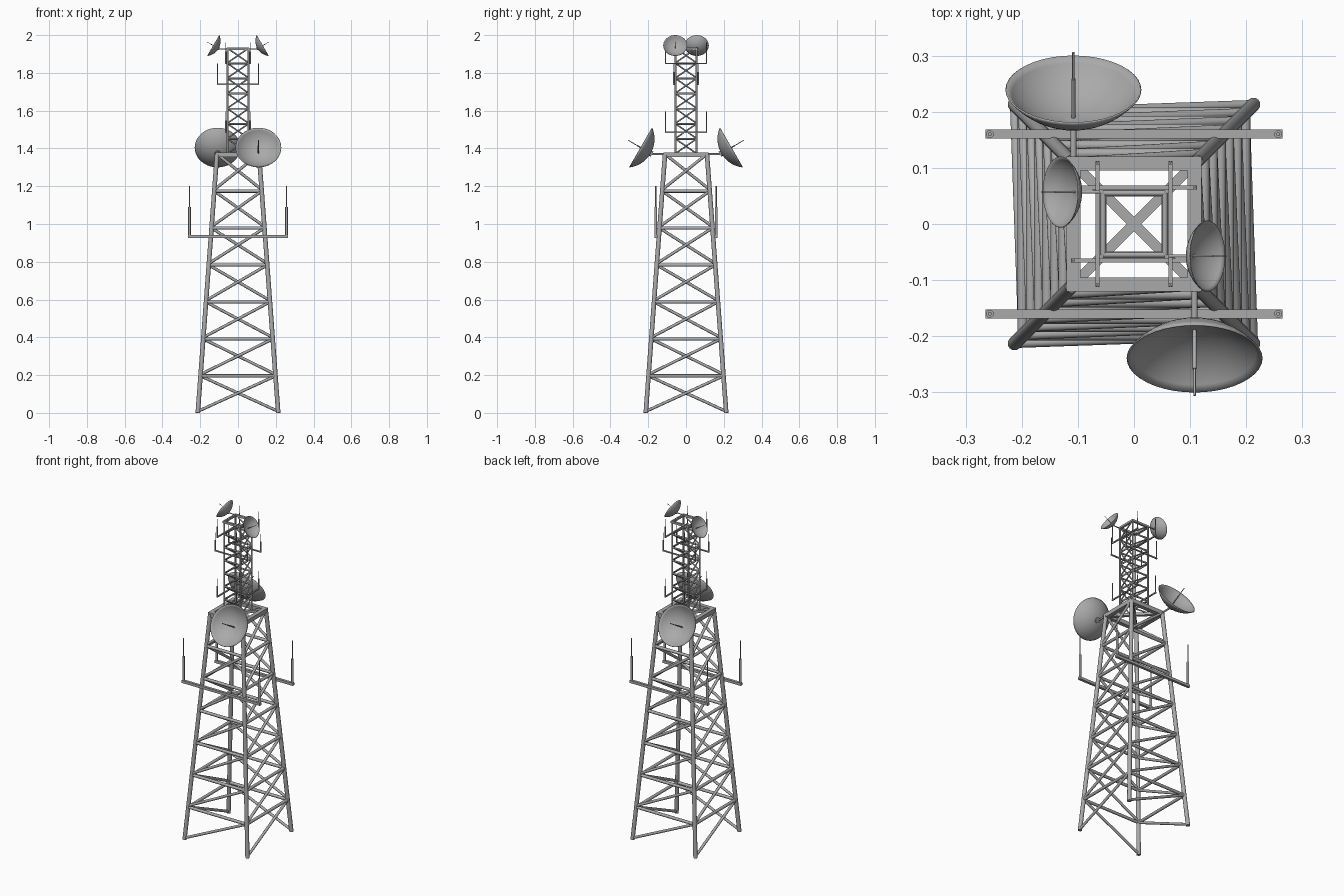
import bpy, bmesh, math
from mathutils import Vector, Matrix

cube = bpy.data.objects.get("Cube")
if cube:
    bpy.data.objects.remove(cube, do_unlink=True)

steel = bpy.data.materials.new("galvanised_grey")
steel.use_nodes = True
grey = (0.4, 0.4, 0.4, 1)
steel.diffuse_color = grey
steel.node_tree.nodes["Principled BSDF"].inputs["Base Color"].default_value = grey


def finish(bm, name):
    mesh = bpy.data.meshes.new(name)
    bm.to_mesh(mesh)
    bm.free()
    mesh.materials.append(steel)
    for face in mesh.polygons:
        face.use_smooth = True
    mesh.set_sharp_from_angle(angle=math.radians(40))
    obj = bpy.data.objects.new(name, mesh)
    bpy.context.collection.objects.link(obj)
    return obj


def tube(bm, a, b, r, sides=12):
    a, b = Vector(a), Vector(b)
    d = b - a
    place = Matrix.Translation((a + b) / 2) @ d.to_track_quat("Z", "Y").to_matrix().to_4x4()
    bmesh.ops.create_cone(bm, cap_ends=True, segments=sides, radius1=r, radius2=r,
                          depth=d.length, matrix=place)


def box(bm, centre, size, turn=0):
    place = (Matrix.Translation(centre) @ Matrix.Rotation(turn, 4, "Z")
             @ Matrix.Diagonal((*size, 1)))
    bmesh.ops.create_cube(bm, size=1, matrix=place)


def lattice(name, bottom, top, half_bottom, half_top, bays, radii):
    """Four corner legs with a level bar and one diagonal per side in every bay."""
    def corner(i, level):
        t = level / bays
        h = half_bottom + (half_top - half_bottom) * t
        sx, sy = ((-1, -1), (1, -1), (1, 1), (-1, 1))[i % 4]
        return Vector((sx * h, sy * h, bottom + (top - bottom) * t))

    legs, bars, braces = bmesh.new(), bmesh.new(), bmesh.new()
    for i in range(4):
        tube(legs, corner(i, 0), corner(i, bays), radii[0], 16)
        for level in range(bays):
            tube(bars, corner(i, level + 1), corner(i + 1, level + 1), radii[1])
            low = corner(i, level)
            low.z += radii[2]
            tube(braces, low, corner(i + 1, level + 1), radii[2])
    finish(legs, name + "_legs")
    finish(bars, name + "_level_bars")
    finish(braces, name + "_diagonal_braces")


def square_frame(bm, half, width, z, height):
    for k in range(4):
        turn = k * math.pi / 2
        c = half - width / 2
        box(bm, (c * math.cos(turn), c * math.sin(turn), z), (width, 2 * half, height), turn)


# Main tower and upper mast
lattice("tower", 0, 1.37, 0.213, 0.111, 7, (0.012, 0.009, 0.008))
lattice("mast", 1.37, 1.93, 0.055, 0.055, 7, (0.005, 0.005, 0.004))

# Platform ring with crossed floor beams
bm = bmesh.new()
square_frame(bm, 0.12, 0.025, 1.367, 0.025)
for s in (1, -1):
    box(bm, (0, 0, 1.367), (0.3, 0.018, 0.016), s * math.pi / 4)
finish(bm, "platform")

# Mast cap
bm = bmesh.new()
square_frame(bm, 0.062, 0.013, 1.926, 0.012)
finish(bm, "mast_cap")


def antenna_pair(name, axis, offset, z, reach, rod_height, arm, rod):
    """Two opposite cross arms, each with a stepped whip antenna at both ends."""
    bm = bmesh.new()
    for side in (1, -1):
        if axis == "x":
            box(bm, (0, side * offset, z), (2 * reach, arm, arm))
        else:
            box(bm, (side * offset, 0, z), (arm, 2 * reach, arm))
        for end in (1, -1):
            along, across = end * (reach - arm / 2), side * offset
            x, y = (along, across) if axis == "x" else (across, along)
            middle = z + rod_height * 0.58
            tube(bm, (x, y, z), (x, y, middle), rod)
            tube(bm, (x, y, middle), (x, y, z + rod_height), rod * 0.5, 8)
    finish(bm, name)


antenna_pair("large_whip_antennas", "x", 0.16, 0.935, 0.265, 0.265, 0.016, 0.007)
antenna_pair("middle_whip_antennas", "x", 0.065, 1.74, 0.112, 0.11, 0.007, 0.0035)
antenna_pair("upper_whip_antennas", "y", 0.065, 1.85, 0.112, 0.11, 0.007, 0.0035)
antenna_pair("lower_whip_antennas", "y", 0.065, 1.485, 0.112, 0.11, 0.007, 0.0035)


def dish(name, rim_centre, heading, radius, arm_start):
    """Bowl tilted up thirty degrees, with a feed horn and a mounting arm."""
    tilt = math.radians(30)
    aim = Vector((math.cos(heading) * math.cos(tilt),
                  math.sin(heading) * math.cos(tilt), math.sin(tilt)))
    depth = radius * 0.5
    vertex = Vector(rim_centre) - aim * depth
    place = Matrix.Translation(vertex) @ aim.to_track_quat("Z", "Y").to_matrix().to_4x4()

    # Spun bowl profile
    sphere = (radius ** 2 + depth ** 2) / (2 * depth)
    sweep = math.asin(radius / sphere)
    bm = bmesh.new()
    steps = 10
    profile = [bm.verts.new((sphere * math.sin(sweep * i / steps), 0,
                             sphere * (1 - math.cos(sweep * i / steps))))
               for i in range(steps + 1)]
    edges = [bm.edges.new(pair) for pair in zip(profile, profile[1:])]
    bmesh.ops.spin(bm, geom=profile + edges, cent=(0, 0, 0), axis=(0, 0, 1),
                   angle=math.tau, steps=40, use_duplicate=False)
    bmesh.ops.remove_doubles(bm, verts=bm.verts, dist=0.0001)
    bmesh.ops.recalc_face_normals(bm, faces=bm.faces)
    bmesh.ops.transform(bm, matrix=place, verts=bm.verts)
    bowl = finish(bm, name + "_bowl")
    shell = bowl.modifiers.new("thickness", "SOLIDIFY")
    shell.thickness = radius * 0.025
    shell.offset = 0

    # Feed horn, hub and arm
    bm = bmesh.new()
    feed = radius * 1.13
    tube(bm, vertex, vertex + aim * feed * 0.6, radius * 0.03)
    tube(bm, vertex + aim * feed * 0.6, vertex + aim * feed, radius * 0.018)
    hub = vertex - aim * radius * 0.08
    tube(bm, hub, vertex + aim * radius * 0.02, radius * 0.13, 16)
    tube(bm, arm_start, hub, radius * 0.045)
    finish(bm, name + "_feed_and_arm")


# Large dishes on the platform, small dishes on the mast, turned half way round
for s, large, small in ((1, "front_large_dish", "left_small_dish"),
                        (-1, "back_large_dish", "right_small_dish")):
    dish(large, (0.108 * s, -0.24 * s, 1.405), -s * math.pi / 2, 0.12,
         (0.108 * s, -0.11 * s, 1.37))
    dish(small, (0.131 * s, -0.057 * s, 1.945), 0 if s == 1 else math.pi, 0.063,
         (0.055 * s, -0.057 * s, 1.926))
